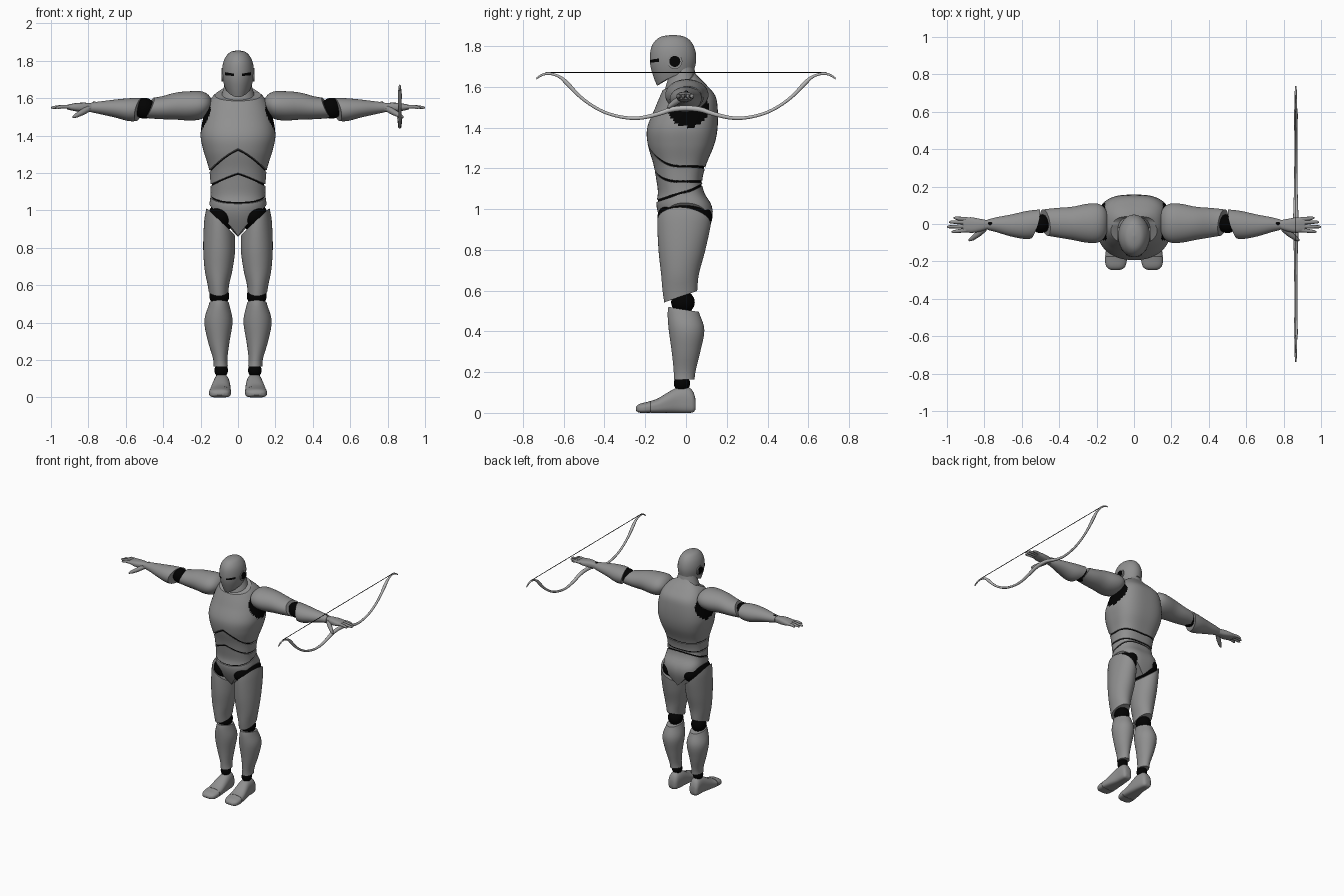
import bpy, bmesh
from math import cos, sin, radians, copysign, pi

if "Cube" in bpy.data.objects:
    bpy.data.objects.remove(bpy.data.objects["Cube"])


def material(name, value):
    mat = bpy.data.materials.new(name)
    mat.use_nodes = True
    color = (value, value, value, 1)
    mat.diffuse_color = color
    mat.node_tree.nodes["Principled BSDF"].inputs["Base Color"].default_value = color
    return mat


GREY = material("body grey", .28)
BLACK = material("joint black", .0005)
BOW = material("bow grey", .48)


def finish(obj, mat):
    obj.data.materials.clear()
    obj.data.materials.append(mat)
    bpy.ops.object.select_all(action='DESELECT')
    obj.select_set(True)
    bpy.context.view_layer.objects.active = obj
    bpy.ops.object.shade_smooth_by_angle(angle=radians(42))


def sample(rows, u):
    """Smoothly interpolate a profile of (u, a_min, a_max, b_min, b_max)."""
    u = min(max(u, rows[0][0]), rows[-1][0])
    i = 0
    while i < len(rows) - 2 and u > rows[i + 1][0]:
        i += 1
    p, q = rows[i], rows[i + 1]
    o, r = rows[max(i - 1, 0)], rows[min(i + 2, len(rows) - 1)]
    h = q[0] - p[0]
    t = (u - p[0]) / h
    out = []
    for k in range(1, 5):
        m0 = (q[k] - o[k]) / (q[0] - o[0]) * h
        m1 = (r[k] - p[k]) / (r[0] - p[0]) * h
        t2, t3 = t * t, t * t * t
        out.append((2*t3 - 3*t2 + 1) * p[k] + (t3 - 2*t2 + t) * m0
                   + (3*t2 - 2*t3) * q[k] + (t3 - t2) * m1)
    return out


def panel(name, mat, rows, low, high, axis='z', side=1, power=(1, 1),
          scale=1, arc=None, tip=None, rings=16, sides=40):
    """Loft a shell of a profile between two rims that may vary with direction."""
    rows = sorted(rows)
    bm = bmesh.new()

    def vert(a, b, u):
        co = {'x': (u, a, b), 'y': (a, u, b), 'z': (a, b, u)}[axis]
        return bm.verts.new((co[0] * side, co[1], co[2]))

    start, end = arc or (0, 360)
    grid, centres = [], []
    for j in range(rings + 1):
        t = (1 - cos(pi * j / rings)) / 2
        ring, total = [], 0
        for i in range(sides + (1 if arc else 0)):
            ang = radians(start + (end - start) * i / sides)
            c, s = cos(ang), sin(ang)
            lo = low(c, s) if callable(low) else low
            hi = high(c, s) if callable(high) else high
            u = lo + (hi - lo) * t
            total += u
            a0, a1, b0, b1 = sample(rows, u)
            p = power[1] if s > 0 else power[0]
            ca = copysign(abs(c) ** p, c) * scale
            sb = copysign(abs(s) ** p, s) * scale
            ring.append(vert((a0 + a1) / 2 + ca * (a1 - a0) / 2,
                             (b0 + b1) / 2 + sb * (b1 - b0) / 2, u))
        grid.append(ring)
        centres.append(total / len(ring))
    for r0, r1 in zip(grid, grid[1:]):
        for i in range(sides):
            k = (i + 1) % len(r0)
            bm.faces.new((r0[i], r0[k], r1[k], r1[i]))
    if not arc:
        for ring, u in ((grid[0], centres[0] if tip is None else tip), (grid[-1], centres[-1])):
            a0, a1, b0, b1 = sample(rows, u)
            mid = vert((a0 + a1) / 2, (b0 + b1) / 2, u)
            for i in range(sides):
                bm.faces.new((ring[i], ring[(i + 1) % sides], mid))
        bmesh.ops.recalc_face_normals(bm, faces=bm.faces)
    mesh = bpy.data.meshes.new(name)
    bm.to_mesh(mesh)
    bm.free()
    obj = bpy.data.objects.new(name, mesh)
    bpy.context.collection.objects.link(obj)
    finish(obj, mat)
    return obj


def ball(name, loc, size, side):
    bpy.ops.mesh.primitive_uv_sphere_add(segments=28, ring_count=16, location=(loc[0] * side, loc[1], loc[2]))
    obj = bpy.context.object
    obj.name = name
    obj.scale = size
    finish(obj, BLACK)


def tube(name, mat, points, side=1, kind='POLY'):
    """Tapered rod through (x, y, z, radius) points."""
    curve = bpy.data.curves.new(name, 'CURVE')
    curve.dimensions = '3D'
    curve.bevel_depth = 1
    curve.bevel_resolution = 3
    curve.use_fill_caps = True
    spline = curve.splines.new(kind)
    spline.points.add(len(points) - 1)
    for pt, (x, y, z, r) in zip(spline.points, points):
        pt.co = (x * side, y, z, 1)
        pt.radius = r
    if kind == 'NURBS':
        spline.use_endpoint_u = True
        spline.order_u = 3
        spline.resolution_u = 6
    obj = bpy.data.objects.new(name, curve)
    bpy.context.collection.objects.link(obj)
    bpy.ops.object.select_all(action='DESELECT')
    obj.select_set(True)
    bpy.context.view_layer.objects.active = obj
    bpy.ops.object.convert(target='MESH')
    finish(bpy.context.object, mat)


# Torso: one profile cut into armour panels over a dark core
torso = [(1.68, -.065, .065, -.05, .035), (1.65, -.09, .09, -.07, .06), (1.61, -.135, .135, -.1, .1),
         (1.56, -.165, .165, -.125, .142), (1.5, -.185, .185, -.15, .155), (1.4, -.2, .2, -.19, .155),
         (1.32, -.185, .185, -.188, .14), (1.22, -.155, .155, -.16, .1), (1.14, -.147, .147, -.145, .08),
         (1.08, -.147, .147, -.138, .09), (1.02, -.153, .153, -.145, .125), (.96, -.145, .145, -.13, .13),
         (.86, -.1, .1, -.08, .1)]
GAP = .01
shape = dict(power=(.9, .7))


def chest_rim(c, s):
    return 1.33 - .115 * abs(c) if s < 0 else 1.205 + .01 * abs(c)


def belly_rim(c, s):
    return 1.2 - .06 * abs(c) if s < 0 else 1.14


def waist_rim(c, s):
    return 1.085 + .04 * s


def leg_rim(c, s):
    return .86 + .17 * abs(c) ** .9


chest = panel("chest", GREY, torso, chest_rim, lambda c, s: 1.63 + .045 * s, rings=48, sides=112, **shape)
# Dark arm openings on the sides of the chest
chest.data.materials.append(BLACK)
for face in chest.data.polygons:
    x, y, z = face.center
    if abs(x) > .13 and ((y - .012) / .1) ** 2 + ((z - 1.495) / .093) ** 2 < 1:
        face.material_index = 1
panel("abdomen", GREY, torso, belly_rim, lambda c, s: chest_rim(c, s) - GAP, sides=56, **shape)
panel("waist", GREY, torso, waist_rim, lambda c, s: belly_rim(c, s) - GAP, sides=56, **shape)
panel("pelvis", GREY, torso, leg_rim, lambda c, s: waist_rim(c, s) - GAP, sides=56, tip=.87, **shape)
panel("torso_core", BLACK, torso, 1.03, 1.42, scale=.95, **shape)

# Neck and head
neck = [(1.54, -.1, .1, -.11, .08), (1.6, -.092, .092, -.1, .07), (1.65, -.078, .078, -.085, .05),
        (1.72, -.06, .06, -.07, .035)]
panel("neck", GREY, neck, 1.54, 1.72)
head = [(1.855, -.004, .004, -.068, -.06), (1.85, -.033, .033, -.11, -.02), (1.835, -.055, .055, -.142, .012),
        (1.8, -.076, .076, -.168, .038), (1.75, -.085, .085, -.177, .05), (1.7, -.081, .081, -.174, .045),
        (1.65, -.068, .068, -.16, .03), (1.6, -.045, .045, -.14, -.02)]
panel("head", GREY, head, lambda c, s: 1.65 + .045 * s, 1.855, rings=28)

for side, tag in ((1, "left_"), (-1, "right_")):
    # Eye slit and ear disc
    panel(tag + "eye", BLACK, head, lambda c, s: 1.716 + .008 * c, lambda c, s: 1.727 + .015 * c, side=side,
          scale=1.02, arc=(-76, -36), rings=3, sides=10)
    for part, mat, r, depth in (("ear_ring", GREY, .037, .022), ("ear_disc", BLACK, .027, .026)):
        bpy.ops.mesh.primitive_cylinder_add(vertices=32, radius=r, depth=depth, rotation=(0, pi / 2, 0),
                                            location=(.076 * side, -.055, 1.725))
        bpy.context.object.name = tag + part
        finish(bpy.context.object, mat)

    # Arm
    upper = [(.14, -.03, .05, 1.55, 1.59), (.155, -.07, .085, 1.52, 1.615), (.19, -.098, .108, 1.49, 1.635),
             (.25, -.1, .108, 1.48, 1.637), (.33, -.085, .092, 1.485, 1.63), (.42, -.07, .085, 1.488, 1.607),
             (.51, -.055, .075, 1.495, 1.597)]
    fore = [(.48, -.06, .08, 1.49, 1.6), (.57, -.08, .07, 1.476, 1.6), (.66, -.066, .05, 1.497, 1.592),
            (.74, -.042, .035, 1.515, 1.582), (.79, -.03, .022, 1.525, 1.576)]
    palm = [(.78, -.026, .02, 1.527, 1.572), (.82, -.04, .027, 1.525, 1.576), (.87, -.048, .036, 1.53, 1.573),
            (.915, -.04, .034, 1.54, 1.564)]
    panel(tag + "upper_arm", GREY, upper, .14, lambda c, s: .475 + .012 * c - .025 * s, 'x', side, rings=20)
    ball(tag + "elbow", (.5, .002, 1.546), (.057, .05, .056), side)
    panel(tag + "forearm", GREY, fore, lambda c, s: .528 - .022 * c - .015 * s, .782, 'x', side)
    ball(tag + "wrist", (.768, .002, 1.556), (.02, .014, .026), side)
    panel(tag + "palm", GREY, palm, .78, .915, 'x', side, power=(.75, .75), sides=24, rings=8)
    for i, (y, reach) in enumerate(((-.036, .975), (-.013, 1), (.009, .99), (.028, .965))):
        tube(tag + "finger_%d" % (i + 1), GREY,
             [(.89, y * .9, 1.553, .012), (.94, y * 1.05, 1.555, .01),
              (reach - .01, y * 1.15, 1.55, .008), (reach, y * 1.17, 1.549, .003)], side)
    tube(tag + "thumb", GREY, [(.8, -.025, 1.543, .017), (.835, -.055, 1.523, .016),
                               (.865, -.078, 1.507, .012), (.883, -.088, 1.497, .005)], side)

    # Leg
    thigh = [(1.02, .05, .167, -.13, .12), (.95, .025, .18, -.14, .125), (.8, .015, .186, -.135, .095),
             (.68, .03, .178, -.122, .063), (.6, .048, .162, -.115, .055), (.53, .052, .152, -.105, .05)]
    calf = [(.53, .055, .145, -.085, .05), (.49, .045, .158, -.09, .065), (.41, .029, .18, -.085, .09),
            (.3, .045, .161, -.07, .07), (.2, .057, .132, -.06, .046), (.14, .05, .13, -.06, .04)]
    foot = [(.046, .07, .115, .015, .07), (.038, .058, .125, .004, .1), (.015, .05, .13, 0, .125),
            (-.04, .043, .133, 0, .125), (-.09, .04, .142, 0, .1), (-.14, .038, .15, 0, .07),
            (-.19, .038, .155, 0, .054), (-.22, .044, .151, 0, .047), (-.237, .055, .14, .004, .039),
            (-.246, .075, .122, .012, .028)]
    ball(tag + "hip", (.087, -.006, .965), (.074, .134, .08), side)
    panel(tag + "thigh", GREY, thigh, lambda c, s: .57 + .028 * s,
          lambda c, s: .935 + .073 * c - .015 * s, side=side, rings=20)
    ball(tag + "knee", (.1, -.015, .543), (.053, .058, .056), side)
    panel(tag + "calf", GREY, calf, .165, lambda c, s: .508 - .012 * s, side=side, rings=20)
    ball(tag + "ankle", (.09, -.02, .145), (.036, .04, .04), side)
    panel(tag + "foot", GREY, foot, -.171, .046, 'y', side, power=(.55, .9))
    panel(tag + "toes", GREY, foot, -.246, -.174, 'y', side, power=(.55, .85))
    panel(tag + "toe_hinge", BLACK, foot, -.18, -.165, 'y', side, power=(.55, .9), scale=.96, rings=2)

# Recurve bow held at the left hand
X = .865
half = [(.735, 1.64, .004), (.71, 1.66, .006), (.67, 1.667, .006), (.62, 1.652, .007), (.585, 1.62, .012),
        (.52, 1.548, .008), (.42, 1.48, .008), (.32, 1.45, .008), (.23, 1.443, .009), (.13, 1.468, .011),
        (.06, 1.495, .014)]
limb = [(X, -y, z, r) for y, z, r in half]
limb += [(X, y, z, r) for y, z, r in reversed(half)]
tube("bow", BOW, limb, kind='NURBS')
tube("bow_string", BLACK, [(X, -.69, 1.67, .0024), (X, .69, 1.67, .0024)])
